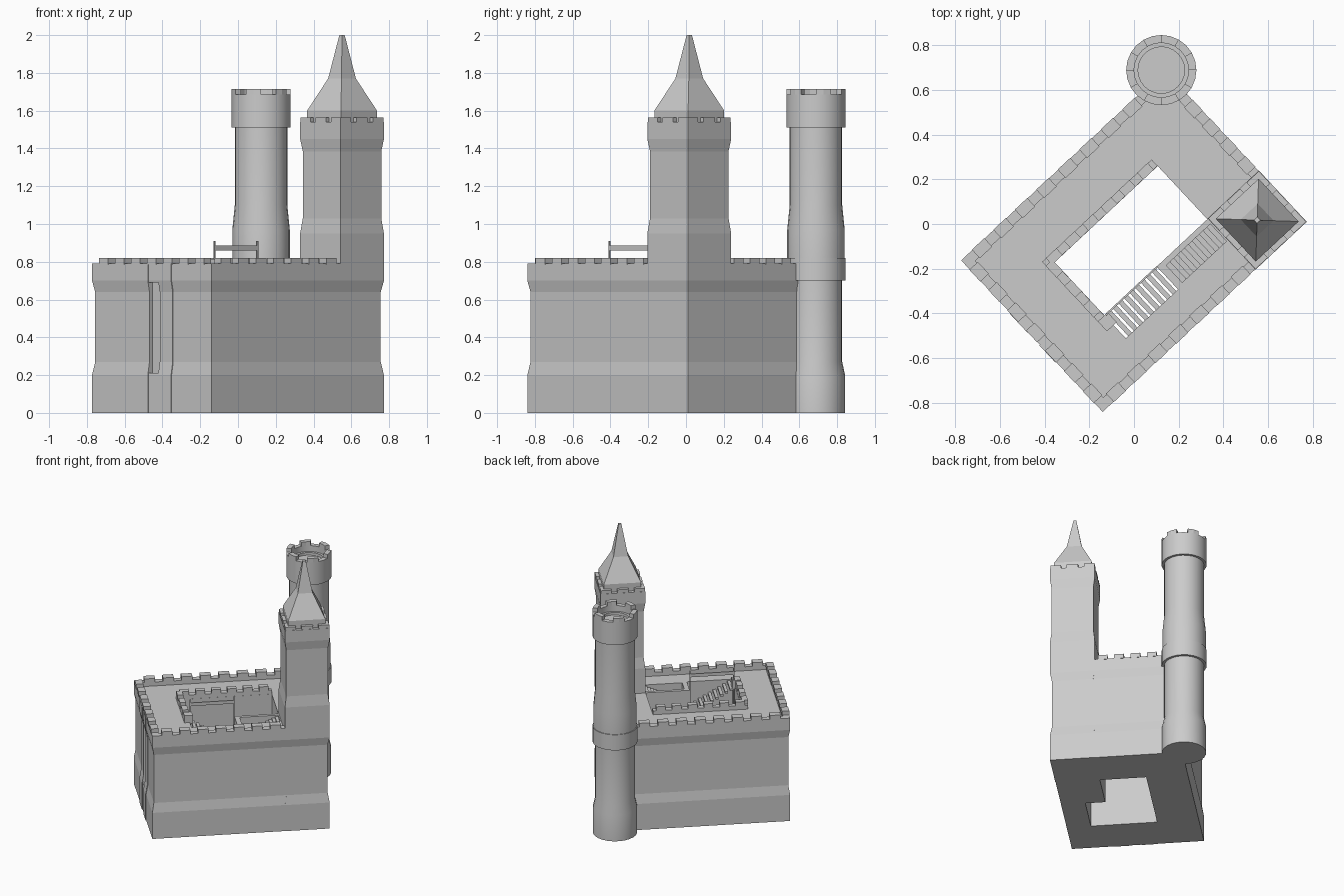
import bpy, bmesh, math
from mathutils import Matrix

if "Cube" in bpy.data.objects:
    bpy.data.objects.remove(bpy.data.objects["Cube"])

# Castle frame: u runs along the long wall, v along the short one
FRAME = Matrix.Translation((-0.14, -0.84, 0)) @ Matrix.Rotation(math.radians(43.05), 4, 'Z')
L, W = 1.245, 0.927


def finish(name, bm, frame=FRAME):
    bmesh.ops.recalc_face_normals(bm, faces=bm.faces)
    me = bpy.data.meshes.new(name)
    bm.to_mesh(me)
    bm.free()
    me.transform(frame)
    ob = bpy.data.objects.new(name, me)
    bpy.context.collection.objects.link(ob)
    return ob


def loft(name, rings, frame=FRAME):
    bm = bmesh.new()
    loops = [[bm.verts.new(p) for p in r] for r in rings]
    n = len(loops[0])
    for a, b in zip(loops, loops[1:]):
        for i in range(n):
            j = (i + 1) % n
            bm.faces.new((a[i], a[j], b[j], b[i]))
    bm.faces.new(loops[0])
    bm.faces.new(loops[-1])
    return finish(name, bm, frame)


def rect(u0, u1, v0, v1, z, inset=0):
    u0, u1, v0, v1 = u0 + inset, u1 - inset, v0 + inset, v1 - inset
    return [(u0, v0, z), (u1, v0, z), (u1, v1, z), (u0, v1, z)]


def boxes(name, specs):
    bm = bmesh.new()
    for u0, u1, v0, v1, z0, z1 in specs:
        m = Matrix.Translation(((u0 + u1) / 2, (v0 + v1) / 2, (z0 + z1) / 2)) @ \
            Matrix.Diagonal((u1 - u0, v1 - v0, z1 - z0, 1))
        bmesh.ops.create_cube(bm, size=1, matrix=m)
    return finish(name, bm)


def cut(ob, cutter):
    cutter.hide_render = True
    cutter.hide_viewport = True
    m = ob.modifiers.new("cut", 'BOOLEAN')
    m.operation, m.object, m.solver = 'DIFFERENCE', cutter, 'EXACT'


def spread(a, b, n, fill=0.58):
    # n evenly spaced intervals between a and b
    p = (b - a) / n
    return [(a + p * (i + (1 - fill) / 2), a + p * (i + (1 + fill) / 2)) for i in range(n)]


# Main walls: flared outer face, parapet rim and sunken deck
wall_profile = [(0, 0), (0.2, 0), (0.27, 0.012), (0.64, 0.012), (0.7, 0),
                (0.79, 0), (0.79, 0.045), (0.76, 0.045)]
walls = loft("castle_walls", [rect(0, L, 0, W, z, i) for z, i in wall_profile])

# Open courtyard with a side bay for the stairs
court = [(0.30, 0.17), (0.62, 0.17), (0.62, 0.31), (0.93, 0.31), (0.93, 0.635), (0.30, 0.635)]
cut(walls, loft("courtyard_cutter", [[(u, v, z) for u, v in court] for z in (-0.1, 1)]))

# Steps sunk in the deck beside the square tower
N = 12
steps = [(0.655, 0.9)]
for i in range(N):
    z = 0.64 + 0.01 * i
    steps += [(0.655 + 0.0225 * i, z), (0.655 + 0.0225 * (i + 1), z)]
steps.append((0.925, 0.9))
cut(walls, loft("deck_steps_cutter", [[(u, v, z) for u, z in steps] for v in (0.18, 0.285)]))

# Tall slit in the short wall
cut(walls, boxes("wall_slit_cutter", [(-0.1, 0.03, 0.41, 0.49, 0.21, 0.69)]))

# Slightly proud gate panel on either side of the slit
for k, (v0, v1) in enumerate(((0.31, 0.41), (0.49, 0.605))):
    loft("gate_panel_%d" % k, [[(-0.004 + i, v0, z), (0.03, v0, z), (0.03, v1, z), (-0.004 + i, v1, z)]
                               for z, i in wall_profile[:6]])

# Merlons on the outer parapet
t, z0, z1 = 0.05, 0.785, 0.82
m = [(a, b, -0.002, t, z0, z1) for a, b in spread(0.04, 0.93, 7)]
m += [(a, b, W - t, W + 0.002, z0, z1) for a, b in spread(0.04, 1.09, 8)]
m += [(-0.002, t, a, b, z0, z1) for a, b in spread(0.03, W - 0.03, 7)]
m += [(L - t, L + 0.002, a, b, z0, z1) for a, b in spread(0.31, 0.77, 4)]
boxes("outer_merlons", m)

# Inner parapet around the courtyard
boxes("inner_parapet", [(0.26, 0.93, 0.636, 0.675, 0.75, 0.79), (0.26, 0.299, 0.25, 0.636, 0.75, 0.79),
                        (0.26, 0.32, 0.25, 0.31, 0.75, 0.815)])
boxes("inner_merlons", [(a, b, 0.635, 0.676, z0, z1) for a, b in spread(0.26, 0.93, 6)] +
      [(0.259, 0.3, a, b, z0, z1) for a, b in spread(0.31, 0.676, 3)])

# Open stair treads going down, and the level handrail
boxes("stair_treads", [(0.315 + 0.034 * i, 0.337 + 0.034 * i, 0.17, 0.305,
                        0.735 - 0.02 * i, 0.75 - 0.02 * i) for i in range(9)])
boxes("handrail", [(0.31, 0.62, 0.304, 0.312, 0.86, 0.885)] +
      [(u, u + 0.008, 0.303, 0.311, 0.55, 0.91) for u in (0.305, 0.614)])

# Square tower
U0 = V1 = None
u0, v1 = 0.935, 0.31
tower_profile = [(0, 0), (0.2, 0), (0.27, 0.012), (0.64, 0.012), (0.7, 0), (0.95, 0), (1.03, 0.01),
                 (1.385, 0.01), (1.45, 0), (1.54, 0), (1.54, 0.04), (1.51, 0.04)]
loft("square_tower", [rect(u0, L, 0, v1, z, i - 0.002) for z, i in tower_profile])

# Corner and middle merlons of the square tower
s, c = 0.31, 0.075
tm = []
for a, b in ((0, c), (0.115, 0.195), (s - c, s)):
    for d in (0, s - 0.04):
        tm.append((u0 + a, u0 + b, d, d + 0.04, 1.53, 1.565))
        tm.append((u0 + d, u0 + d + 0.04, a, b, 1.53, 1.565))
boxes("square_tower_merlons", tm)

# Spire with a concave slope
loft("spire_roof", [rect(u0, L, 0, v1, z, s / 2 - h) for z, h in
                    ((1.51, 0.131), (1.6, 0.131), (1.77, 0.052), (2.0, 0.010))])

# Round tower, turned from a profile
SEG = 24
RF = Matrix.Translation((0.122, 0.688, 0))


def ring(r, z):
    return [(r * math.cos(2 * math.pi * i / SEG), r * math.sin(2 * math.pi * i / SEG), z) for i in range(SEG)]


round_profile = [(0.154, 0), (0.154, 0.2), (0.139, 0.27), (0.139, 0.7), (0.157, 0.7), (0.157, 0.82),
                 (0.152, 0.82), (0.152, 0.97), (0.139, 1.1), (0.139, 1.51), (0.157, 1.51),
                 (0.157, 1.685), (0.122, 1.685), (0.122, 1.64), (0.104, 1.64), (0.104, 1.62)]
tower = loft("round_tower", [ring(r, z) for r, z in round_profile], RF)

# Curved merlons of the round tower
for k in range(6):
    arc = []
    for r, order in ((0.157, range(3)), (0.122, range(2, -1, -1))):
        arc += [(r * math.cos(2 * math.pi * (4 * k + j) / SEG),
                 r * math.sin(2 * math.pi * (4 * k + j) / SEG)) for j in order]
    loft("round_tower_merlon_%d" % k, [[(x, y, z) for x, y in arc] for z in (1.68, 1.715)], RF)

# Smooth the round tower while keeping its edges crisp
bpy.context.view_layer.objects.active = tower
tower.select_set(True)
bpy.ops.object.shade_smooth_by_angle(angle=math.radians(20))
